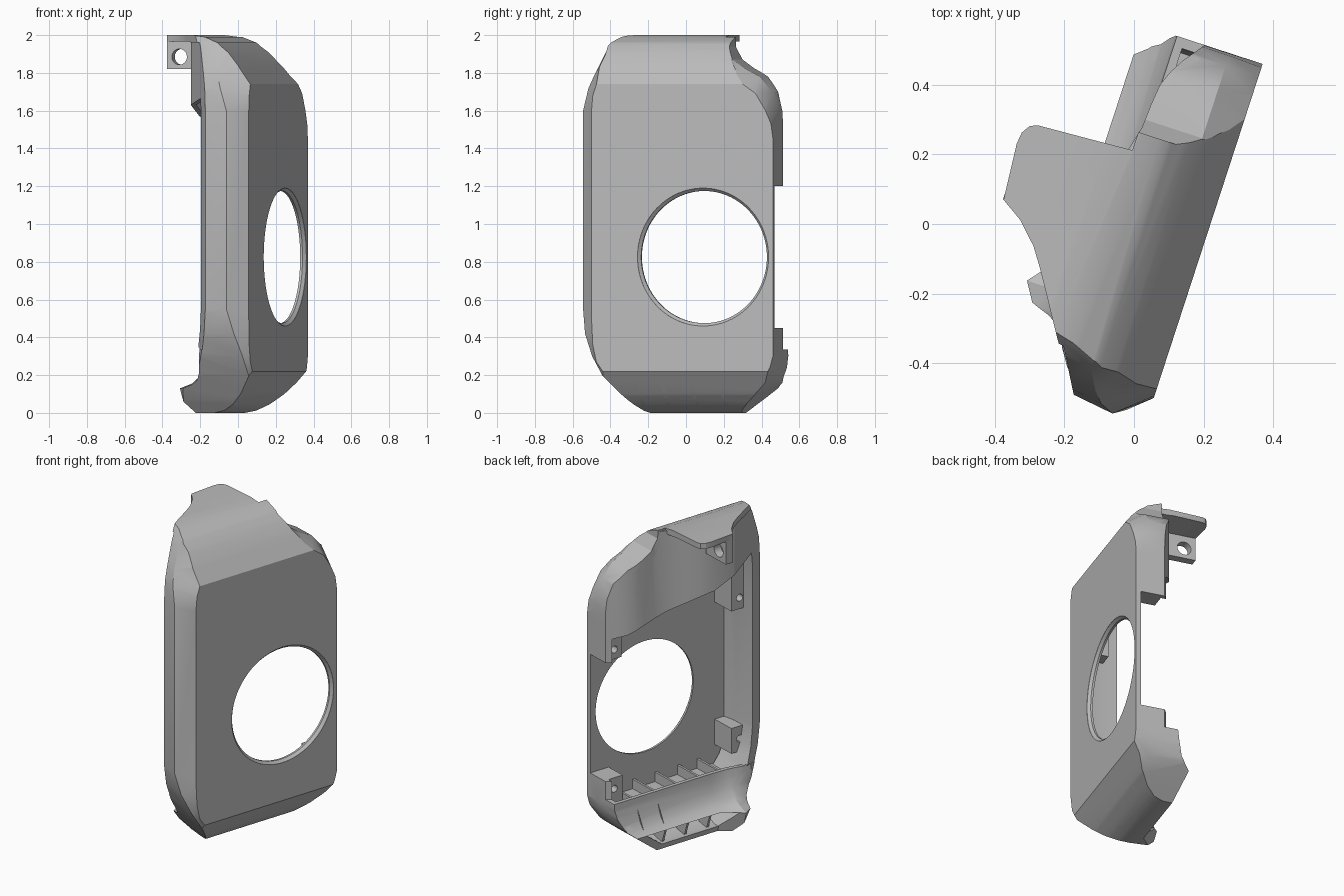
import bpy, bmesh, math
from mathutils import Vector

cube = bpy.data.objects.get("Cube")
if cube:
    bpy.data.objects.remove(cube)

grey = bpy.data.materials.new("neutral_grey")
grey.use_nodes = True
grey.diffuse_color = (0.5, 0.5, 0.5, 1)
grey.node_tree.nodes["Principled BSDF"].inputs["Base Color"].default_value = (0.5, 0.5, 0.5, 1)


# Part frame: u runs along the plate, n points out of it, z is up
def place(u, n, z):
    return Vector((0.31 * u + 0.951 * n, 0.951 * u - 0.31 * n, z))


def loft(name, rings):
    """Closed solid through rings of (u, n, z) points."""
    bm = bmesh.new()
    rows = [[bm.verts.new(place(*p)) for p in ring] for ring in rings]
    count = len(rows[0])
    for a, b in zip(rows, rows[1:]):
        for i in range(count):
            j = (i + 1) % count
            bm.faces.new((a[i], a[j], b[j], b[i]))
    bm.faces.new(rows[0])
    bm.faces.new(rows[-1])
    bmesh.ops.triangulate(bm, faces=[f for f in bm.faces])
    bmesh.ops.recalc_face_normals(bm, faces=bm.faces[:])
    mesh = bpy.data.meshes.new(name)
    bm.to_mesh(mesh)
    bm.free()
    mesh.materials.append(grey)
    obj = bpy.data.objects.new(name, mesh)
    bpy.context.collection.objects.link(obj)
    return obj


def box(name, u0, u1, n0, n1, z0, z1):
    return loft(name, [[(u, n0, z0), (u, n1, z0), (u, n1, z1), (u, n0, z1)] for u in (u0, u1)])


def plan(name, points, z0, z1):
    return loft(name, [[(u, n, z) for u, n in points] for z in (z0, z1)])


def disc(name, u, z, sections, steps=64):
    """Round cutter pointing along n; sections are (n, radius)."""
    angles = [2 * math.pi * i / steps for i in range(steps)]
    return loft(name, [[(u + r * math.cos(a), n, z + r * math.sin(a)) for a in angles]
                       for n, r in sections])


def cut(obj, tool, operation="DIFFERENCE", keep=False):
    mod = obj.modifiers.new("cut", "BOOLEAN")
    mod.operation, mod.solver, mod.object = operation, "EXACT", tool
    bpy.context.view_layer.objects.active = obj
    bpy.ops.object.modifier_apply(modifier=mod.name)
    if not keep:
        bpy.data.objects.remove(tool)


# Outlines of the flat plate and of the body behind its chamfer
FACE = [(-.24, -.02), (-.31, .1), (-.394, .22), (-.43, .27), (-.45, .36), (-.457, .5),
        (-.457, 1.6), (-.45, 1.68), (-.43, 1.74), (-.4, 1.85), (-.36, 2.02),
        (.2, 2.02), (.22, 1.9), (.27, 1.82), (.33, 1.77), (.384, 1.74), (.455, 1.69),
        (.51, 1.6), (.541, 1.53), (.552, 1.45), (.552, .3), (.535, .24), (.49, .16),
        (.4, .08), (.27, -.02)]
BODY = [(-.23, -.02), (-.31, .07), (-.405, .2), (-.465, .3), (-.515, .42), (-.537, .55),
        (-.537, 1.6), (-.52, 1.72), (-.49, 1.8), (-.432, 1.93), (-.37, 2.02),
        (.255, 2.02), (.255, 1.94), (.295, 1.87), (.36, 1.825), (.445, 1.78), (.515, 1.7),
        (.545, 1.6), (.551, 1.53), (.552, 1.45), (.552, .3), (.54, .24), (.5, .16),
        (.4, .08), (.27, -.02)]
PROFILE = [(.209, .22), (.209, 1.74), (.14, 1.84), (.08, 1.91), (.02, 1.96), (-.06, 1.99),
           (-.14, 2), (-.5, 2), (-.5, 0), (-.06, 0), (0, .012), (.06, .045), (.12, .1)]


def chamfer_depth(u, z):
    """The front chamfer narrows to nothing below and widens backwards above."""
    if u > 0:
        return .11
    return .11 + .08 * min(max((.55 - z) / .3, 0), 1) - .1 * min(max((z - 1.6) / .3, 0), 1)


def hull(name, wall=0.0):
    """Outer form, or the cavity when a wall thickness is given."""
    def inset(u, z, front):
        return (u + (front * wall if u < 0 else -wall), 1 + (z - 1) * (1 - 1.15 * wall))
    face = [(*inset(u, z, 1.7), .21 - wall) for u, z in FACE]
    body = [(*inset(u, z, 3.7), chamfer_depth(u, z) - wall * .6) for u, z in BODY]
    taper = 0 if wall else .09
    back = [(u + taper if u < 0 else u, z, -.6 if wall else -.55) for u, z, n in body]
    solid = loft(name, [[(u, n, z) for u, z, n in ring] for ring in (face, body, back)])
    side = [((n - wall if n > -.5 else -.7 if wall else n), 1 + (z - 1) * (1 - 1.15 * wall))
            for n, z in PROFILE]
    cut(solid, loft("profile", [[(u, n, z) for n, z in side] for u in (-.8, .8)]), "INTERSECT")
    return solid


outer = hull("outer_form")
shell = hull("shell")
cut(shell, hull("cavity", 0.03))

# Rear cover line: u, n and height of its lower edge
COVER = [(-.511, -.018, 1.68), (-.2, -.197, 1.63), (-.06, -.195, 1.57), (.02, -.168, 1.545),
         (.08, -.14, 1.52), (.14, -.11, 1.495), (.2, -.082, 1.47), (.27, -.064, 1.44),
         (.34, -.06, 1.415), (.404, -.053, 1.39), (.45, -.035, 1.37), (.49, -.012, 1.36),
         (.53, .018, 1.345), (.57, .045, 1.33)]
cut(shell, plan("rear_cut", [(-.7, .1)] + [(u, n) for u, n, z in COVER]
                + [(.7, .045), (.7, -.7), (-.7, -.7)], .335, 1.96))
DECK = [(-.7, .1), (-.511, -.018), (-.382, -.107), (-.207, -.216), (-.15, -.255), (-.09, -.315),
        (-.05, -.378), (.115, -.392), (.15, -.388), (.175, -.372), (.184, -.35), (.2, -.07)]
cut(shell, plan("deck_cut", DECK + [(.7, -.07), (.7, -.7), (-.7, -.7)], 1.9, 2.1))
cut(shell, box("side_gap", .45, .7, -.6, .178, .45, 1.2))

# Curved lower shelf: u, top n, lip n
STATIONS = [(.6, -.05, -.152), (-.14, -.05, -.152), (-.25, -.055, -.242), (-.31, -.065, -.205),
            (-.365, -.08, -.145), (-.4, -.085, -.105), (-.511, -.02, -.03), (-.7, .1, .09)]
CURVE = [(0, .335), (.05, .29), (.17, .24), (.36, .19), (.64, .155), (1, .13)]


def shelf_curve(top, lip, shift=0.0):
    return [(top + (lip - top) * k + shift, z) for k, z in CURVE]


cut(shell, loft("shelf_cut", [[(u, n, z) for n, z in [(-.7, .345), (top, .345)]
                               + shelf_curve(top, lip) + [(lip + .05, -.05), (-.7, -.05)]]
                              for u, top, lip in STATIONS]))
shelf = loft("lower_shelf", [[(u, n, z) for n, z in shelf_curve(top, lip)
                              + shelf_curve(top, lip, .025)[::-1]] for u, top, lip in STATIONS])

# Round opening with a bevelled rim
cut(shell, disc("opening", .163, .825, ((.3, .365), (.208, .365), (.192, .35), (.1, .35)), 96))

cover = loft("rear_cover", [[(u, n, z), (u, n, 1.98), (u, n + .03, 1.98), (u, n + .03, z)]
                            for u, n, z in COVER])
floor = box("pocket_floor", -.46, .54, -.04, .19, .25, .265)
inner_parts = [shelf, cover, floor]

# Ribs under the shelf
for i, u in enumerate((.4, .24, .08, -.08, -.22)):
    section = [(.2, .325), (-.03, .325)] + shelf_curve(-.05, -.152, .02)[1:] + [(-.09, .005), (.2, .005)]
    inner_parts.append(loft(f"shelf_rib_{i + 1}", [[(v, n, z) for n, z in section]
                                                   for v in (u - .007, u + .007)]))

# Screw bosses
for name, u0, u1, n0, z0, z1, hu, hz in (
        ("upper_back_boss", .43, .54, .045, 1.2, 1.34, .48, 1.26),
        ("lower_back_boss", .42, .54, .045, .26, .45, .48, .38),
        ("upper_front_boss", -.47, -.34, .02, 1.28, 1.62, -.4, 1.35),
        ("lower_front_boss", -.47, -.34, .02, .38, .54, -.4, .46)):
    boss = box(name, u0, u1, n0, .19, z0, z1)
    cut(boss, disc("screw_hole", hu, hz, ((n0 - .1, .022), (n0 + .1, .022)), 20))
    inner_parts.append(boss)

# Trim everything inside to the outer form
for obj in inner_parts:
    cut(obj, outer, "INTERSECT", True)
bpy.data.objects.remove(outer)

# Hanging tab with its hole
tab = box("top_tab", -.05, .0, -.38, -.19, 1.82, 1.99)
ring = [2 * math.pi * i / 24 for i in range(24)]
cut(tab, loft("tab_hole", [[(u, -.31 + .042 * math.cos(a), 1.885 + .042 * math.sin(a)) for a in ring]
                           for u in (-.2, .2)]))

for obj in [shell, tab] + inner_parts:
    bpy.ops.object.select_all(action="DESELECT")
    obj.select_set(True)
    bpy.context.view_layer.objects.active = obj
    bpy.ops.object.shade_smooth_by_angle(angle=math.radians(25))
